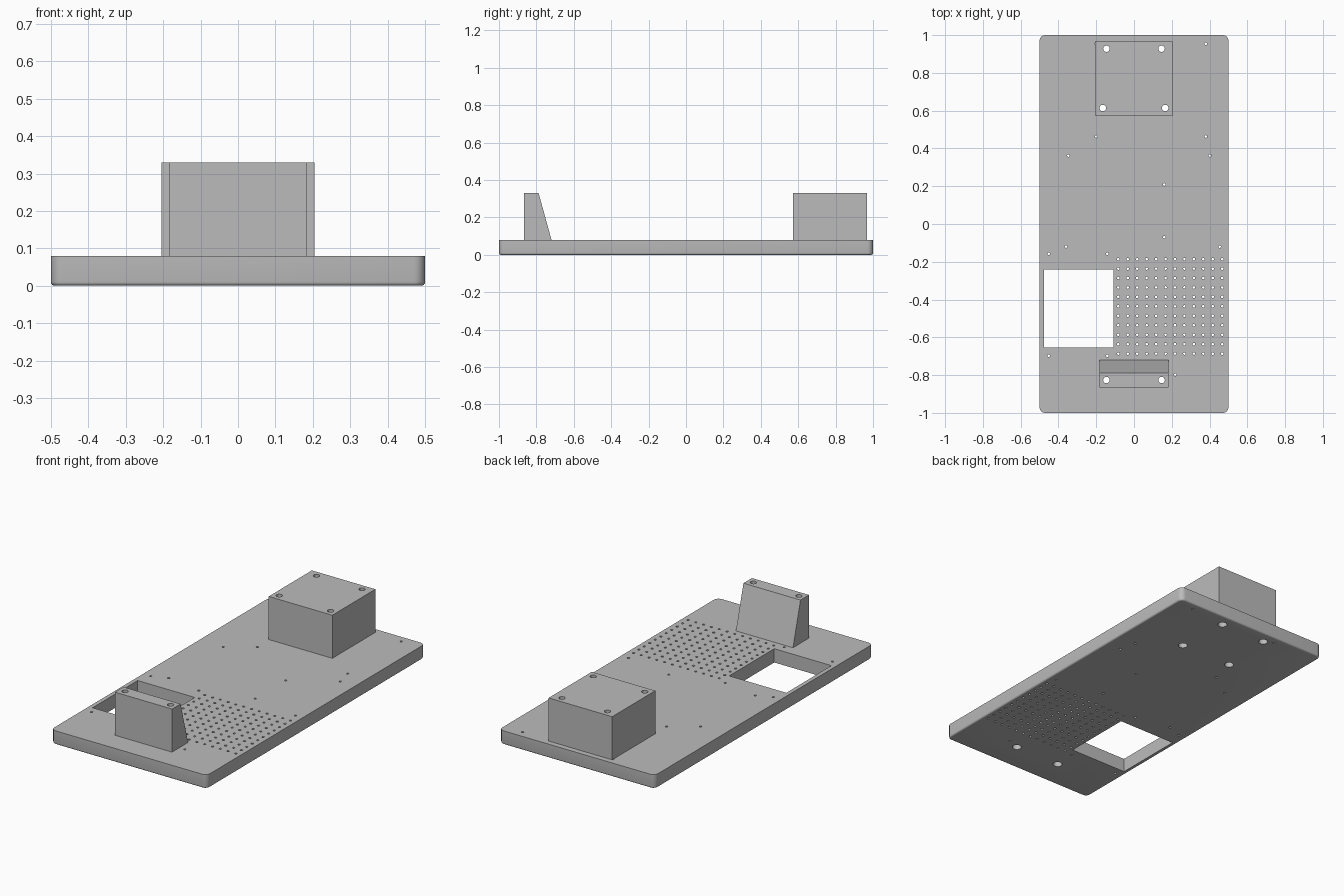
import bpy, bmesh, math
from mathutils import Matrix

cube = bpy.data.objects.get("Cube")
if cube:
    bpy.data.objects.remove(cube, do_unlink=True)

THICK, TOP = 0.08, 0.33

grey = bpy.data.materials.new("plain grey")
grey.use_nodes = True
grey.diffuse_color = (0.5, 0.5, 0.5, 1)
grey.node_tree.nodes["Principled BSDF"].inputs["Base Color"].default_value = (0.5, 0.5, 0.5, 1)


def make(name, bm):
    mesh = bpy.data.meshes.new(name)
    bmesh.ops.recalc_face_normals(bm, faces=bm.faces)
    bm.to_mesh(mesh)
    bm.free()
    mesh.materials.append(grey)
    ob = bpy.data.objects.new(name, mesh)
    bpy.context.collection.objects.link(ob)
    return ob


def box(bm, x0, x1, y0, y1, z0, z1):
    mat = Matrix.Translation(((x0 + x1) / 2, (y0 + y1) / 2, (z0 + z1) / 2))
    bmesh.ops.create_cube(bm, size=1, matrix=mat @ Matrix.Diagonal((x1 - x0, y1 - y0, z1 - z0, 1)))


def drills(name, points, radius, z0, z1, sides):
    bm = bmesh.new()
    for x, y in points:
        bmesh.ops.create_cone(bm, cap_ends=True, segments=sides, radius1=radius, radius2=radius,
                              depth=z1 - z0, matrix=Matrix.Translation((x, y, (z0 + z1) / 2)))
    return make(name, bm)


def cut(ob, cutters):
    bpy.context.view_layer.objects.active = ob
    for c in cutters:
        mod = ob.modifiers.new("cut", "BOOLEAN")
        mod.operation, mod.solver, mod.object = "DIFFERENCE", "EXACT", c
        bpy.ops.object.modifier_apply(modifier=mod.name)


def smooth(ob):
    bpy.ops.object.select_all(action="DESELECT")
    ob.select_set(True)
    bpy.context.view_layer.objects.active = ob
    bpy.ops.object.shade_smooth_by_angle(angle=math.radians(35))


# Base plate: rounded corners and a softened lower rim
bm = bmesh.new()
box(bm, -0.5, 0.5, -1, 1, 0, THICK)
upright = [e for e in bm.edges if abs(e.verts[0].co.z - e.verts[1].co.z) > 0.01]
bmesh.ops.bevel(bm, geom=upright, offset=0.03, segments=6, profile=0.5, affect="EDGES")
rim = [e for e in bm.edges if all(v.co.z < 0.001 for v in e.verts)]
bmesh.ops.bevel(bm, geom=rim, offset=0.01, segments=4, profile=0.5, affect="EDGES")
plate = make("base_plate", bm)

# Rear block
bm = bmesh.new()
box(bm, -0.204, 0.204, 0.573, 0.968, THICK, TOP)
rear = make("rear_block", bm)

# Front wedge: side profile extruded across x
bm = bmesh.new()
profile = [(-0.866, THICK), (-0.719, THICK), (-0.788, TOP), (-0.866, TOP)]
face = bm.faces.new([bm.verts.new((-0.183, y, z)) for y, z in profile])
ext = bmesh.ops.extrude_face_region(bm, geom=[face])["geom"]
bmesh.ops.translate(bm, vec=(0.366, 0, 0), verts=[v for v in ext if isinstance(v, bmesh.types.BMVert)])
wedge = make("front_wedge", bm)

# Rectangular window
bm = bmesh.new()
box(bm, -0.476, -0.109, -0.653, -0.24, -0.1, 0.2)
window = make("window_cutter", bm)

# Screw bores through blocks and plate, wider at the underside
bolts = [(s * x, y) for s in (-1, 1) for x, y in ((0.146, 0.928), (0.165, 0.614), (0.146, -0.826))]
bores = drills("bore_cutter", bolts, 0.017, -0.1, 0.5, 24)
recesses = drills("recess_cutter", bolts, 0.025, -0.1, 0.05, 24)

# Small holes: regular grid and loose mounting holes
pins = [(-0.083 + 0.05 * i, -0.186 - 0.05 * j) for i in range(12) for j in range(11)]
pins += [(0.38, 0.955), (-0.2, 0.955), (-0.2, 0.463), (0.38, 0.463), (-0.347, 0.362),
         (0.402, 0.362), (0.16, 0.209), (0.16, -0.07), (-0.36, -0.12), (0.453, -0.12),
         (-0.451, -0.157), (-0.141, -0.157), (-0.451, -0.698), (-0.141, -0.698), (0.218, -0.798)]
pin_holes = drills("pin_hole_cutter", pins, 0.007, -0.1, 0.2, 12)

cut(plate, [window, bores, recesses, pin_holes])
cut(rear, [bores])
cut(wedge, [bores])
for ob in (plate, rear, wedge):
    smooth(ob)
for c in (window, bores, recesses, pin_holes):
    bpy.data.objects.remove(c, do_unlink=True)
